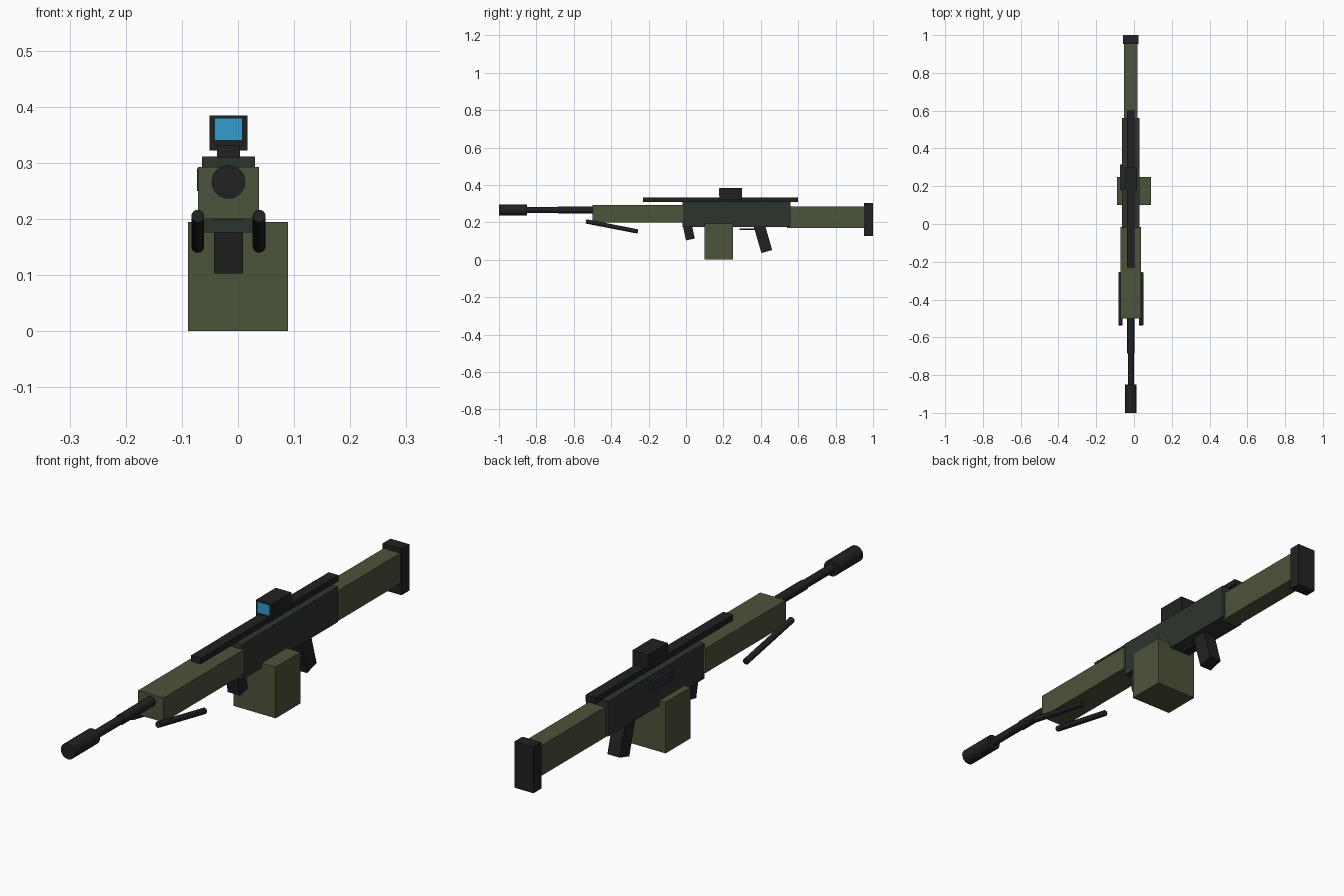
import bpy, math
from mathutils import Vector

if "Cube" in bpy.data.objects:
    bpy.data.objects.remove(bpy.data.objects["Cube"], do_unlink=True)

AXIS = -0.017  # centreline of the body in x


def material(name, srgb):
    colour = [((c + 0.055) / 1.055) ** 2.4 for c in srgb] + [1.0]
    m = bpy.data.materials.new(name)
    m.use_nodes = True
    m.diffuse_color = colour
    m.node_tree.nodes["Principled BSDF"].inputs["Base Color"].default_value = colour
    return m


OLIVE = material("olive", (0.295, 0.325, 0.225))
GREEN = material("dark_green_grey", (0.175, 0.205, 0.175))
BLACK = material("soft_black", (0.13, 0.13, 0.13))
SLATE = material("slate", (0.165, 0.17, 0.21))
BLUE = material("lens_blue", (0.2, 0.61, 0.81))


def finish(name, mat):
    ob = bpy.context.object
    ob.name = name
    ob.data.materials.append(mat)
    return ob


def box(name, mat, width, y, z, x=AXIS, tilt=0):
    """Box from y and z ranges, centred on x, tilted about x in degrees."""
    bpy.ops.mesh.primitive_cube_add(
        size=1, location=(x, sum(y) / 2, sum(z) / 2), rotation=(math.radians(tilt), 0, 0))
    ob = finish(name, mat)
    ob.scale = (width, y[1] - y[0], z[1] - z[0])
    return ob


def rod(name, mat, radius, start, end, sides=24):
    a, b = Vector(start), Vector(end)
    bpy.ops.mesh.primitive_cylinder_add(
        vertices=sides, radius=radius, depth=(b - a).length, location=(a + b) / 2,
        rotation=(b - a).to_track_quat('Z', 'Y').to_euler())
    ob = finish(name, mat)
    bpy.ops.object.shade_smooth_by_angle(angle=math.radians(40))
    return ob


# Body
box("receiver", GREEN, 0.094, (-0.02, 0.56), (0.176, 0.311))
box("handguard", OLIVE, 0.108, (-0.5, -0.015), (0.2, 0.293))
box("stock", OLIVE, 0.07, (0.54, 0.96), (0.17, 0.285))
box("butt_pad", BLACK, 0.08, (0.952, 1.0), (0.126, 0.302))
box("magazine_box", OLIVE, 0.178, (0.1, 0.25), (0.0, 0.195), x=0)
box("side_port", SLATE, 0.01, (0.18, 0.315), (0.25, 0.29), x=-0.068)

# Top rail and sight
box("top_rail", BLACK, 0.041, (-0.23, 0.6), (0.309, 0.332))
box("sight", BLACK, 0.067, (0.18, 0.3), (0.322, 0.384))
box("sight_lens", BLUE, 0.05, (0.177, 0.183), (0.34, 0.38))

# Barrel
rod("barrel", BLACK, 0.016, (AXIS, -0.86, 0.266), (AXIS, -0.45, 0.266))
rod("barrel_sleeve", BLACK, 0.019, (AXIS, -0.685, 0.266), (AXIS, -0.45, 0.266))
rod("muzzle_brake", BLACK, 0.03, (AXIS, -1.0, 0.266), (AXIS, -0.85, 0.266))

# Grips and trigger guard
box("pistol_grip", BLACK, 0.052, (0.377, 0.437), (0.04, 0.22), tilt=16)
box("fore_grip", BLACK, 0.052, (-0.011, 0.037), (0.107, 0.207), tilt=12)
box("trigger_guard", BLACK, 0.03, (0.285, 0.385), (0.158, 0.168))

# Folded bipod legs, one each side
for side, label in ((1, "left"), (-1, "right")):
    x = AXIS + side * 0.0547
    rod(label + "_bipod_leg", BLACK, 0.0115, (x, -0.535, 0.205), (x, -0.257, 0.151), 16)
